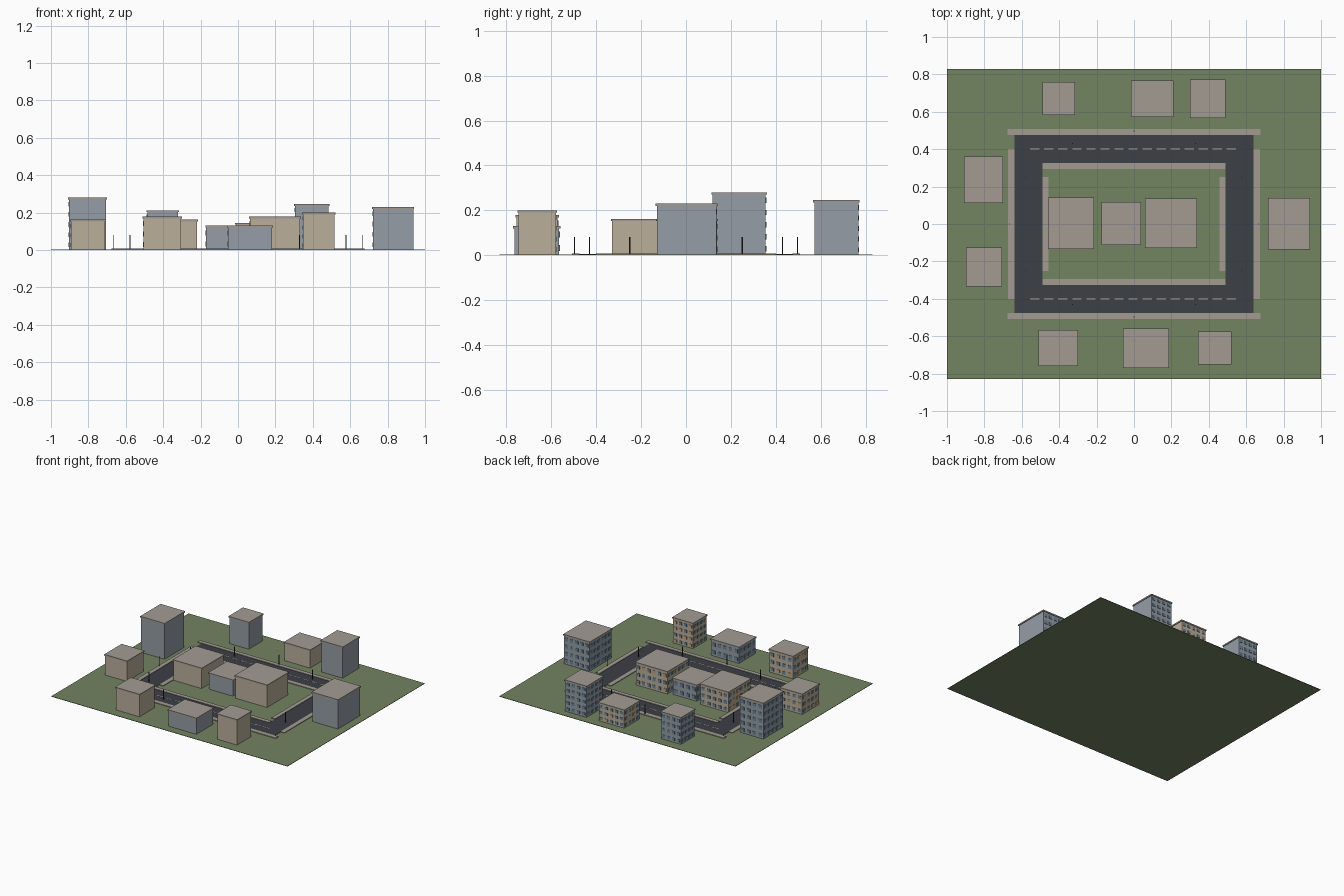
import bpy, bmesh, random
from mathutils import Matrix, Vector

if "Cube" in bpy.data.objects:
    bpy.data.objects.remove(bpy.data.objects["Cube"])

random.seed(4)


def mat(name, rgb):
    m = bpy.data.materials.new(name)
    m.diffuse_color = (*rgb, 1)
    m.use_nodes = True
    m.node_tree.nodes["Principled BSDF"].inputs["Base Color"].default_value = m.diffuse_color
    return m


GRASS = mat("grass", (0.17, 0.23, 0.12))
ASPHALT = mat("asphalt", (0.045, 0.05, 0.06))
PAVING = mat("paving", (0.36, 0.33, 0.29))
PAINT = mat("road_paint", (0.5, 0.48, 0.38))
TAN = mat("tan_wall", (0.50, 0.43, 0.33))
GREY = mat("grey_wall", (0.30, 0.34, 0.38))
ROOF = mat("roof", (0.36, 0.33, 0.29))
GLASS = mat("glass", (0.14, 0.24, 0.32))
LIT = mat("lit_glass", (0.55, 0.36, 0.18))
METAL = mat("metal", (0.04, 0.04, 0.045))


def boxes(name, items, mats):
    """One object from boxes given as (x0, x1, y0, y1, z0, z1, material index)."""
    bm = bmesh.new()
    for x0, x1, y0, y1, z0, z1, mi in items:
        m = Matrix.Translation(((x0 + x1) / 2, (y0 + y1) / 2, (z0 + z1) / 2)) @ \
            Matrix.Diagonal((x1 - x0, y1 - y0, z1 - z0, 1))
        verts = bmesh.ops.create_cube(bm, size=1, matrix=m)["verts"]
        for f in {f for v in verts for f in v.link_faces}:
            f.material_index = mi
    me = bpy.data.meshes.new(name)
    bm.to_mesh(me)
    bm.free()
    for m in mats:
        me.materials.append(m)
    ob = bpy.data.objects.new(name, me)
    bpy.context.collection.objects.link(ob)
    return ob


G = 0.003  # top of the ground

# Ground slab
boxes("ground", [(-1, 1, -0.83, 0.83, 0, G, 0)], [GRASS])

# Ring road: two long streets and two short ones between them
for s, side in ((1, "back"), (-1, "front")):
    ys = sorted((s * 0.325, s * 0.475))
    boxes(side + "_road", [(-0.64, 0.64, *ys, G, 0.005, 0)], [ASPHALT])
    boxes(side + "_lane_dashes",
          [(-0.555 + i * 0.075, -0.505 + i * 0.075, s * 0.4 - 0.003, s * 0.4 + 0.003, 0.005, 0.006, 0)
           for i in range(15)], [PAINT])
    boxes(side + "_outer_pavement", [(-0.675, 0.675, *sorted((s * 0.475, s * 0.507)), G, 0.008, 0)], [PAVING])
    boxes(side + "_inner_pavement", [(-0.49, 0.49, *sorted((s * 0.293, s * 0.325)), G, 0.008, 0)], [PAVING])
for s, side in ((1, "right"), (-1, "left")):
    boxes(side + "_road", [(*sorted((s * 0.49, s * 0.64)), -0.325, 0.325, G, 0.005, 0)], [ASPHALT])
    boxes(side + "_outer_pavement", [(*sorted((s * 0.64, s * 0.673)), -0.4, 0.4, G, 0.008, 0)], [PAVING])
    boxes(side + "_inner_pavement", [(*sorted((s * 0.458, s * 0.49)), -0.25, 0.25, G, 0.008, 0)], [PAVING])


def building(name, x0, x1, y0, y1, h, wall):
    """Walls, overhanging roof slab, and window rows on the back and left faces."""
    o, t, d = 0.005, 0.01, 0.003
    bx0, bx1, by0, by1 = x0 + o, x1 - o, y0 + o, y1 - o
    items = [(bx0, bx1, by0, by1, G, h - t, 0), (x0, x1, y0, y1, h - t, h, 1)]
    floors = max(2, round((h - t) / 0.05))
    fh = (h - t) / floors

    def row(a, b):
        n = max(2, round((b - a) / 0.045))
        p = (b - a) / n
        return [(a + p * (i + 0.22), a + p * (i + 0.78)) for i in range(n)]

    for f in range(floors):
        z0, z1 = f * fh + fh * 0.3, f * fh + fh * 0.75
        for a, b in row(bx0, bx1):
            items.append((a, b, by1 - d, by1 + d, z0, z1, random.choice((2, 2, 3)) if wall is TAN else 2))
        for a, b in row(by0, by1):
            items.append((bx0 - d, bx0 + d, a, b, z0, z1, random.choice((2, 2, 3)) if wall is TAN else 2))
    boxes(name, items, [wall, ROOF, GLASS, LIT])


# Buildings around and inside the ring
building("back_left_block", -0.49, -0.315, 0.583, 0.76, 0.212, GREY)
building("back_middle_block", -0.015, 0.21, 0.573, 0.767, 0.145, TAN)
building("back_right_block", 0.30, 0.49, 0.567, 0.773, 0.245, GREY)
building("left_rear_block", -0.908, -0.70, 0.113, 0.36, 0.28, GREY)
building("left_front_block", -0.898, -0.705, -0.335, -0.125, 0.162, TAN)
building("right_block", 0.717, 0.942, -0.135, 0.14, 0.23, GREY)
building("front_left_block", -0.51, -0.30, -0.76, -0.567, 0.178, TAN)
building("front_middle_block", -0.058, 0.188, -0.77, -0.56, 0.13, GREY)
building("front_right_block", 0.343, 0.52, -0.752, -0.575, 0.2, TAN)
building("centre_left_block", -0.46, -0.213, -0.133, 0.143, 0.162, TAN)
building("centre_block", -0.175, 0.037, -0.112, 0.118, 0.13, GREY)
building("centre_right_block", 0.06, 0.337, -0.128, 0.137, 0.178, TAN)

# Street lamps
spots = []
for s in (-1, 1):
    spots += [(-0.33, s * 0.43), (0, s * 0.497), (0.33, s * 0.43),
              (s * 0.577, -0.25), (s * 0.577, 0.25), (s * 0.667, 0)]
for i, (x, y) in enumerate(spots):
    bm = bmesh.new()
    bmesh.ops.create_cone(bm, cap_ends=True, segments=6, radius1=0.003, radius2=0.003, depth=0.077,
                          matrix=Matrix.Translation((x, y, 0.0415)))
    me = bpy.data.meshes.new("street_lamp")
    bm.to_mesh(me)
    bm.free()
    me.materials.append(METAL)
    bpy.context.collection.objects.link(bpy.data.objects.new(f"street_lamp_{i + 1}", me))
